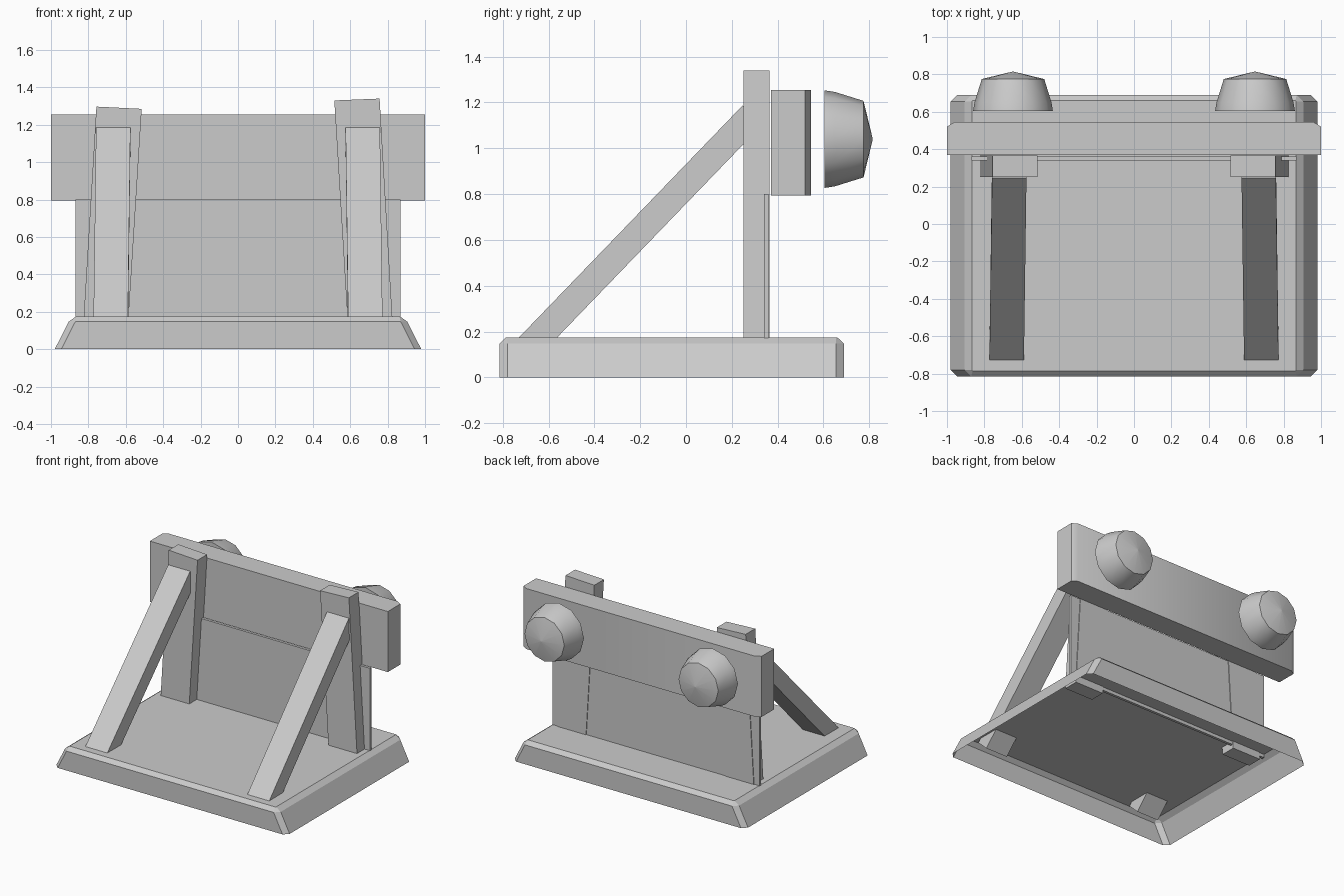
import bpy, bmesh, math
from mathutils import Vector

if "Cube" in bpy.data.objects:
    bpy.data.objects.remove(bpy.data.objects["Cube"])


def finish(name, bm, smooth=None):
    bmesh.ops.recalc_face_normals(bm, faces=bm.faces)
    me = bpy.data.meshes.new(name)
    bm.to_mesh(me)
    bm.free()
    ob = bpy.data.objects.new(name, me)
    bpy.context.collection.objects.link(ob)
    if smooth:
        bpy.ops.object.select_all(action='DESELECT')
        ob.select_set(True)
        bpy.context.view_layer.objects.active = ob
        bpy.ops.object.shade_smooth_by_angle(angle=math.radians(smooth))
    return ob


def loft(name, rings, cap_start=True, cap_end=True, smooth=None):
    """Skin a list of equally sized point rings."""
    bm = bmesh.new()
    vs = [[bm.verts.new(p) for p in r] for r in rings]
    n = len(rings[0])
    for a, b in zip(vs, vs[1:]):
        for i in range(n):
            j = (i + 1) % n
            bm.faces.new((a[i], a[j], b[j], b[i]))
    if cap_start:
        bm.faces.new(vs[0][::-1])
    if cap_end:
        bm.faces.new(vs[-1])
    return finish(name, bm, smooth)


def box(name, x0, x1, y0, y1, z0, z1):
    ring = lambda z: [(x0, y0, z), (x1, y0, z), (x1, y1, z), (x0, y1, z)]
    return loft(name, [ring(z0), ring(z1)])


# Base: hollow tray, sloped sides, chamfered corners, open underneath
def base_ring(hx, hy, c, z, cy=-0.0625):
    pts = [(hx - c, -hy), (hx, c - hy), (hx, hy - c), (hx - c, hy)]
    pts += [(-x, -y) for x, y in pts]
    return [(x, y + cy, z) for x, y in pts]


loft("base", [base_ring(0.98, 0.7525, 0.035, 0),
              base_ring(0.905, 0.7525, 0.035, 0.147),
              base_ring(0.867, 0.7225, 0.004, 0.175)], cap_start=False)

# Thin back panel under the beam
box("back_panel", -0.87, 0.87, 0.34, 0.36, 0.15, 0.80)

# Cross beam with softened rear corners
beam_plan = [(-1, 0.37), (1, 0.37), (1, 0.52), (0.96, 0.545), (-0.96, 0.545), (-1, 0.52)]
loft("cross_beam", [[(x, y, z) for x, y in beam_plan] for z in (0.795, 1.255)], smooth=40)

for side, s, zi, zo in (("left", -1, 1.285, 1.297), ("right", 1, 1.33, 1.34)):
    # Leaning post
    face = [(0.588, 0.12), (0.828, 0.12), (0.757, zo), (0.515, zi)]
    loft(f"{side}_post", [[(s * x, y, z) for x, z in face] for y in (0.25, 0.365)])

    # Diagonal strut, rectangular section
    a, b = Vector((s * 0.68, -0.645, 0.175)), Vector((s * 0.667, 0.29, 1.145))
    d = (b - a).normalized()
    a = a - d * 0.09
    u = Vector((0.092, 0, 0))
    v = d.cross(Vector((1, 0, 0))).normalized() * 0.06
    loft(f"{side}_strut", [[p - u - v, p + u - v, p + u + v, p - u + v] for p in (a, b)])

    # Faceted dome bumper
    n = 12
    rings = [[(s * 0.647 + r * math.cos(2 * math.pi * i / n), y,
               1.04 + r * math.sin(2 * math.pi * i / n)) for i in range(n)]
             for r, y in ((0.213, 0.605), (0.206, 0.65), (0.167, 0.775), (0.002, 0.815))]
    loft(f"{side}_bumper", rings, smooth=50)
